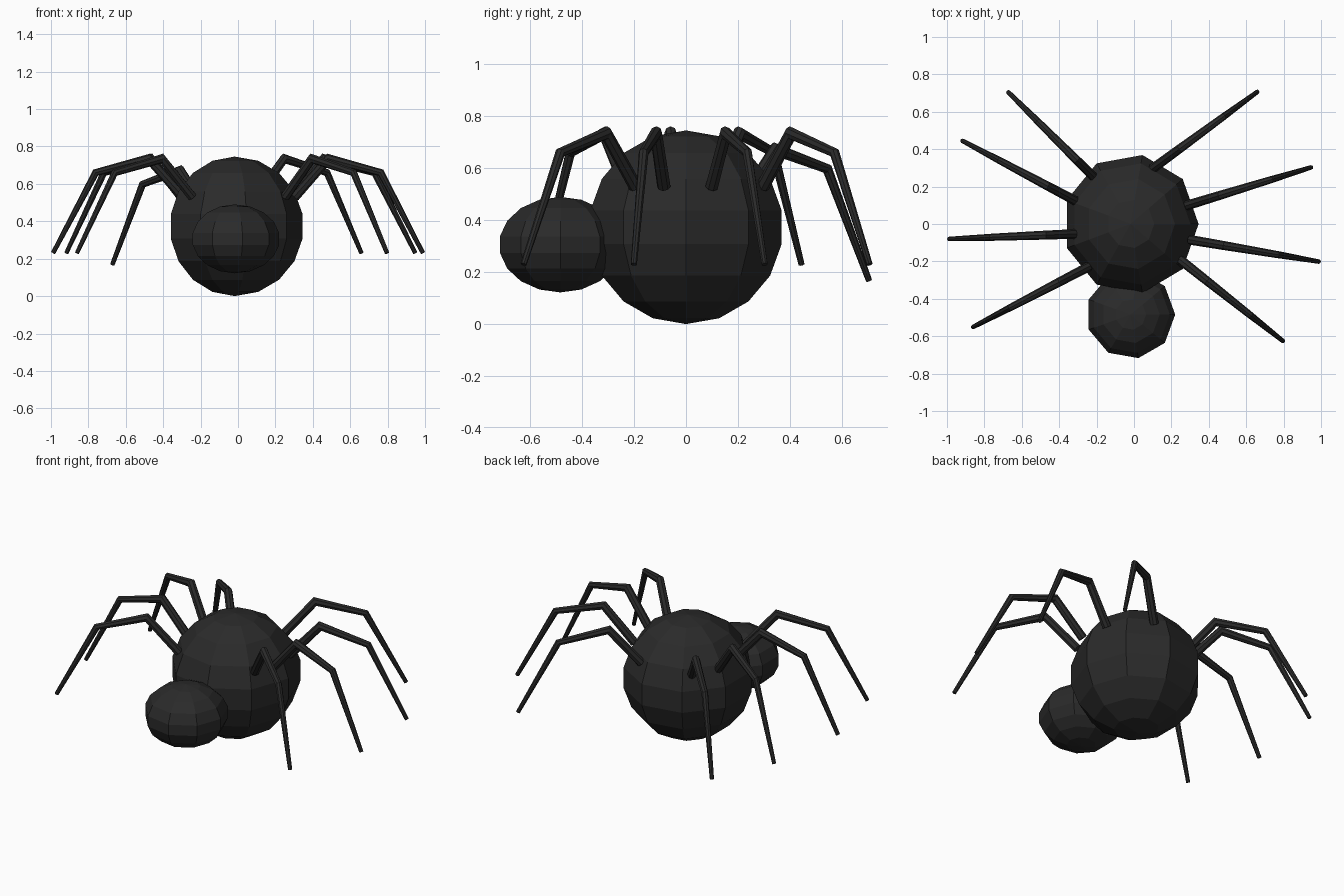
import bpy, bmesh, math
from mathutils import Vector

if "Cube" in bpy.data.objects:
    bpy.data.objects.remove(bpy.data.objects["Cube"])

black = bpy.data.materials.new("spider black")
black.diffuse_color = (0.023, 0.023, 0.023, 1)
black.use_nodes = True
black.node_tree.nodes["Principled BSDF"].inputs["Base Color"].default_value = black.diffuse_color


def finish(name, bm):
    bmesh.ops.recalc_face_normals(bm, faces=bm.faces)
    mesh = bpy.data.meshes.new(name)
    bm.to_mesh(mesh)
    bm.free()
    mesh.materials.append(black)
    obj = bpy.data.objects.new(name, mesh)
    bpy.context.collection.objects.link(obj)
    return obj


def low_poly_ball(name, centre, radii):
    # nine-sided, nine-ring ball with its poles on z
    bm = bmesh.new()
    bmesh.ops.create_uvsphere(bm, u_segments=9, v_segments=9, radius=1)
    # rotate so one corner points along +x
    first = max(bm.verts, key=lambda v: v.co.xy.length)
    turn = -math.atan2(first.co.y, first.co.x)
    c, s = math.cos(turn), math.sin(turn)
    for v in bm.verts:
        x, y = v.co.x * c - v.co.y * s, v.co.x * s + v.co.y * c
        v.co = Vector(centre) + Vector((x * radii[0], y * radii[1], v.co.z * radii[2]))
    return finish(name, bm)


# leg profile: distance inward from the tip, height, radius
PROFILE = [(0.695, 0.53, 0.026), (0.512, 0.735, 0.024),
           (0.228, 0.66, 0.019), (0.0, 0.23, 0.012)]
SIDES = 8


def leg(name, tip, direction, drop=0.0):
    d = Vector((direction[0], direction[1], 0)).normalized()
    side = Vector((-d.y, d.x, 0))
    pts = [Vector((tip[0], tip[1], 0)) - d * a + Vector((0, 0, z - drop))
           for a, z, _ in PROFILE]
    bm = bmesh.new()
    rings = []
    for i, p in enumerate(pts):
        before = (p - pts[i - 1]).normalized() if i else (pts[1] - p).normalized()
        after = (pts[i + 1] - p).normalized() if i < len(pts) - 1 else before
        along = (before + after).normalized()
        up = side.cross(along) / along.dot(before)   # mitred at the knees
        r = PROFILE[i][2]
        rings.append([bm.verts.new(p + r * (math.cos(t) * side + math.sin(t) * up))
                      for t in (2 * math.pi * k / SIDES for k in range(SIDES))])
    for a, b in zip(rings, rings[1:]):
        for k in range(SIDES):
            n = (k + 1) % SIDES
            bm.faces.new((a[k], a[n], b[n], b[k]))
    bm.faces.new(rings[0])
    bm.faces.new(rings[-1])
    return finish(name, bm)


# big round body and flatter head in front
low_poly_ball("body", (-0.018, 0.0, 0.373), (0.369, 0.38, 0.373))
low_poly_ball("head", (-0.018, -0.484, 0.306), (0.242, 0.24, 0.184))

# legs: tip position, outward direction, drop
LEGS = {
    "left_rear_leg": ((-0.672, 0.705), (-0.464, 0.461), 0.062),
    "left_mid_rear_leg": ((-0.918, 0.445), (-0.605, 0.321), 0),
    "left_mid_front_leg": ((-0.989, -0.08), (-0.675, -0.027), 0),
    "left_front_leg": ((-0.861, -0.551), (-0.615, -0.321), 0),
    "right_rear_leg": ((0.660, 0.707), (0.540, 0.396), 0),
    "right_mid_rear_leg": ((0.948, 0.303), (0.669, 0.205), 0),
    "right_mid_front_leg": ((0.989, -0.201), (0.699, -0.118), 0),
    "right_front_leg": ((0.797, -0.626), (0.535, -0.423), 0),
}
for name, (tip, direction, drop) in LEGS.items():
    leg(name, tip, direction, drop)
